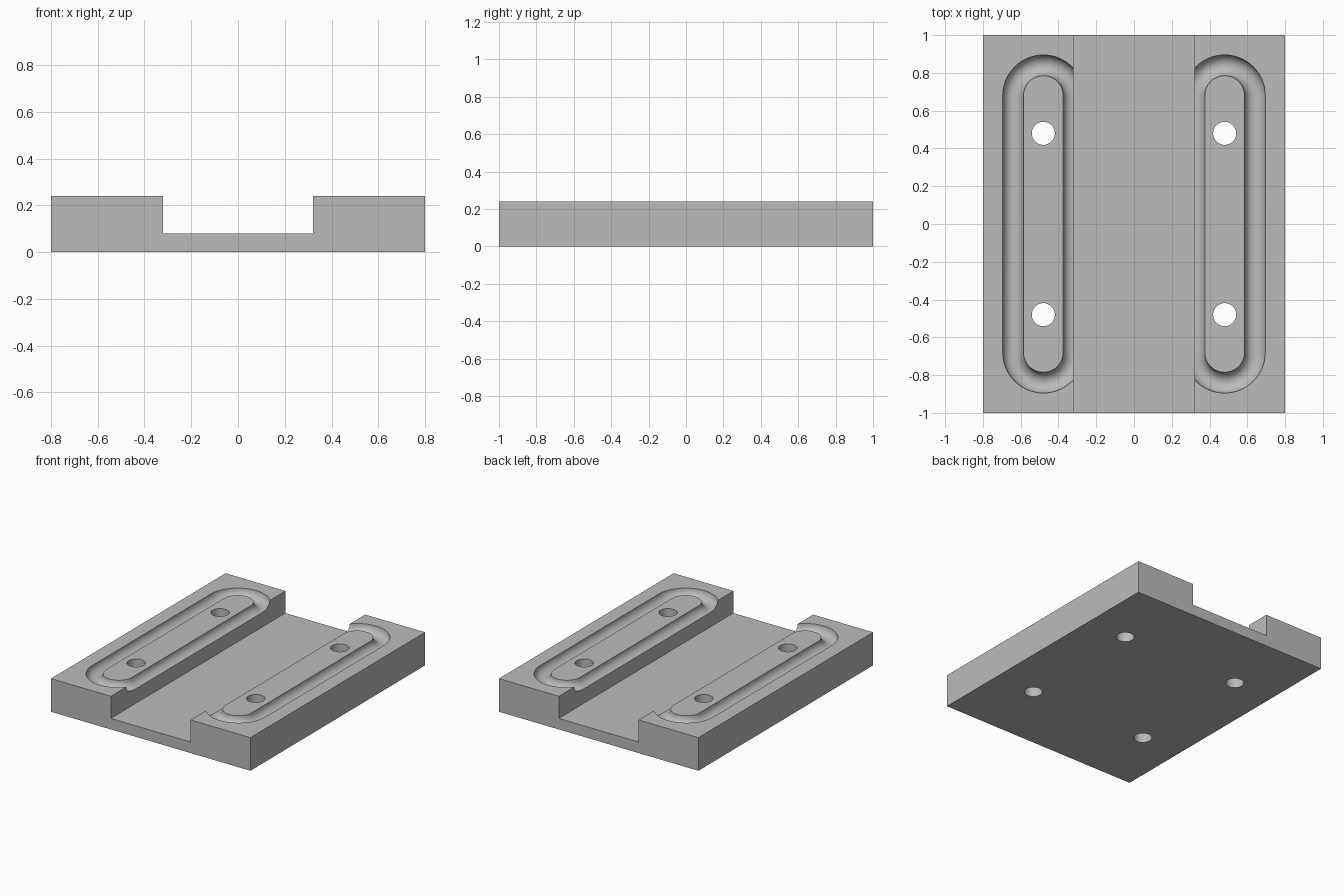
import bpy
import bmesh
from math import pi, sin, cos, radians
from mathutils import Vector

if "Cube" in bpy.data.objects:
    bpy.data.objects.remove(bpy.data.objects["Cube"])

TOP, FLOOR = 0.24, 0.08          # rail and channel heights
RAIL_X, STRAIGHT_Y = 0.48, 0.68  # slot centre line and straight half length
PATH_R, GROOVE_R = 0.16, 0.055   # racetrack radius and groove radius

grey = bpy.data.materials.new("light grey")
grey.use_nodes = True
grey.diffuse_color = (0.5, 0.5, 0.5, 1)
grey.node_tree.nodes["Principled BSDF"].inputs["Base Color"].default_value = (0.5, 0.5, 0.5, 1)


def make_object(name, bm):
    bmesh.ops.recalc_face_normals(bm, faces=bm.faces)
    mesh = bpy.data.meshes.new(name)
    bm.to_mesh(mesh)
    bm.free()
    mesh.materials.append(grey)
    obj = bpy.data.objects.new(name, mesh)
    bpy.context.collection.objects.link(obj)
    return obj


def groove_cutter(x):
    """Round-bottomed bar swept around a closed racetrack."""
    bm = bmesh.new()
    steps = 24
    profile = [(GROOVE_R * cos(pi + pi * i / steps), TOP + GROOVE_R * sin(pi + pi * i / steps))
               for i in range(steps + 1)]
    profile += [(GROOVE_R, TOP + 0.1), (-GROOVE_R, TOP + 0.1)]
    rings = []
    for end in (1, -1):
        for i in range(33):
            a = pi * i / 32 + (0 if end == 1 else pi)
            rings.append([bm.verts.new((x + (PATH_R + r) * cos(a),
                                        end * STRAIGHT_Y + (PATH_R + r) * sin(a), z))
                          for r, z in profile])
    n = len(profile)
    for k, ring in enumerate(rings):
        nxt = rings[(k + 1) % len(rings)]
        for j in range(n):
            bm.faces.new((ring[j], nxt[j], nxt[(j + 1) % n], ring[(j + 1) % n]))
    return make_object("groove_cutter", bm)


def hole_cutter(x, y):
    bm = bmesh.new()
    bmesh.ops.create_cone(bm, cap_ends=True, segments=48, radius1=0.061, radius2=0.061, depth=1)
    bmesh.ops.translate(bm, verts=bm.verts, vec=(x, y, 0))
    return make_object("hole_cutter", bm)


# Plate with a wide channel between two rails
bm = bmesh.new()
half = [(0.8, 0), (0.8, TOP), (0.32, TOP), (0.32, FLOOR)]
outline = half + [(-x, z) for x, z in reversed(half)]
front = bm.faces.new([bm.verts.new((x, -1, z)) for x, z in outline])
extruded = bmesh.ops.extrude_face_region(bm, geom=[front], use_keep_orig=True)
bmesh.ops.translate(bm, vec=Vector((0, 2, 0)),
                    verts=[g for g in extruded["geom"] if isinstance(g, bmesh.types.BMVert)])
plate = make_object("channel_plate", bm)

# Racetrack grooves and bolt holes, mirrored on both rails
cutters = []
for side in (-1, 1):
    cutters.append(groove_cutter(side * RAIL_X))
    cutters += [hole_cutter(side * RAIL_X, y) for y in (-0.48, 0.48)]

bpy.ops.object.select_all(action='DESELECT')
bpy.context.view_layer.objects.active = plate
plate.select_set(True)
for cutter in cutters:
    cutter.hide_render = True
    mod = plate.modifiers.new("cut", 'BOOLEAN')
    mod.operation = 'DIFFERENCE'
    mod.solver = 'EXACT'
    mod.object = cutter
    bpy.ops.object.modifier_apply(modifier=mod.name)
    bpy.data.objects.remove(cutter)

bpy.ops.object.shade_smooth_by_angle(angle=radians(30))
